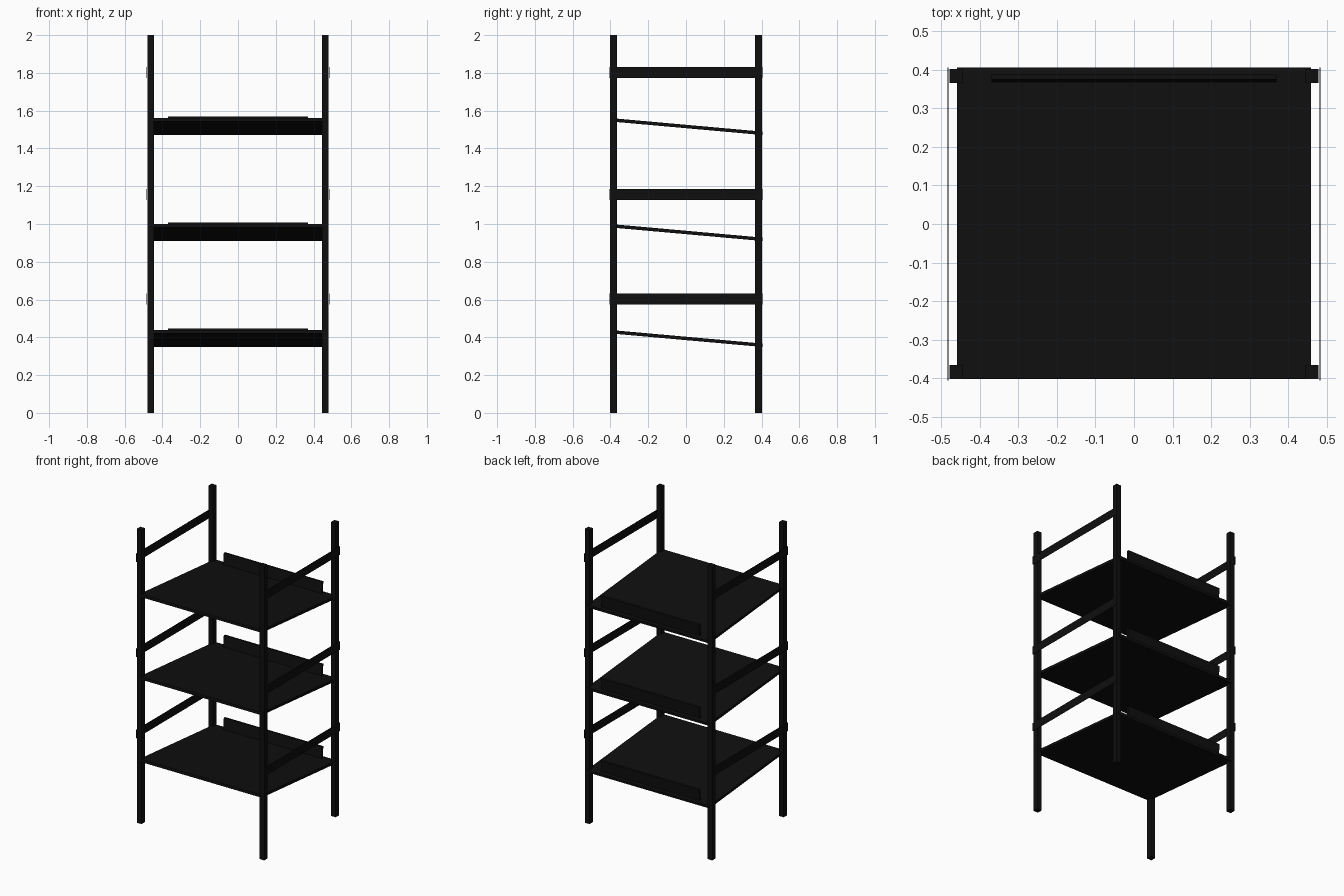
import bpy
import math

cube = bpy.data.objects.get("Cube")
if cube:
    bpy.data.objects.remove(cube, do_unlink=True)

# One matt black finish for the whole rack
black = bpy.data.materials.new("matt black")
black.use_nodes = True
colour = (0.0045, 0.0045, 0.0045, 1.0)
black.diffuse_color = colour
black.node_tree.nodes["Principled BSDF"].inputs["Base Color"].default_value = colour


def box(name, centre, size, tilt=0.0):
    """Box of a given size, tilted about the x axis."""
    x, y, z = (s / 2 for s in size)
    verts = [(i, j, k) for i in (-x, x) for j in (-y, y) for k in (-z, z)]
    faces = [(0, 1, 3, 2), (4, 6, 7, 5), (0, 4, 5, 1),
             (2, 3, 7, 6), (0, 2, 6, 4), (1, 5, 7, 3)]
    mesh = bpy.data.meshes.new(name)
    mesh.from_pydata(verts, [], faces)
    mesh.materials.append(black)
    obj = bpy.data.objects.new(name, mesh)
    obj.location = centre
    obj.rotation_euler.x = tilt
    bpy.context.collection.objects.link(obj)
    return obj


# Four square posts
for side, x in (("right", -0.462), ("left", 0.462)):
    for end, y in (("front", -0.384), ("back", 0.384)):
        box(f"{end}_{side}_post", (x, y, 1.0), (0.035, 0.037, 2.0))

# Thin flat side rails on the outer faces of the posts
for level, z in enumerate((0.603, 1.156, 1.802), 1):
    for side, x in (("right", -0.483), ("left", 0.483)):
        box(f"{side}_rail_{level}", (x, 0, z), (0.002, 0.812, 0.058))

# Shelves sloping down to the back, each with a raised stop lip
tilt = -math.atan2(0.072, 0.807)
for level, z in enumerate((0.394, 0.955, 1.516), 1):
    box(f"shelf_{level}", (0, 0.002, z), (0.92, 0.81, 0.018), tilt)
    box(f"shelf_lip_{level}", (0, 0.379, z + 0.0125), (0.74, 0.014, 0.08), tilt)
